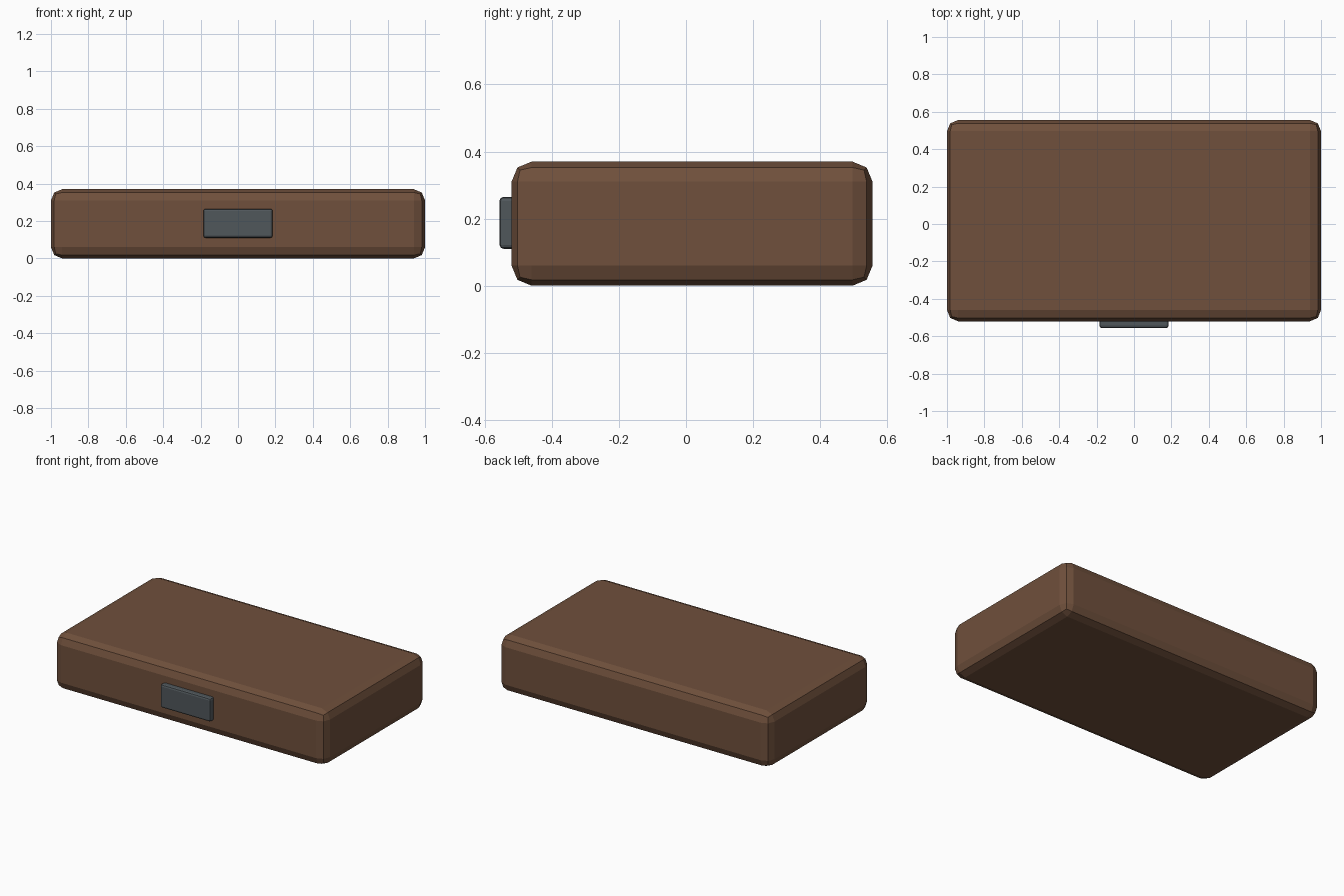
import bpy

if "Cube" in bpy.data.objects:
    bpy.data.objects.remove(bpy.data.objects["Cube"])


def material(name, rgb):
    m = bpy.data.materials.new(name)
    m.diffuse_color = (*rgb, 1.0)
    m.use_nodes = True
    m.node_tree.nodes["Principled BSDF"].inputs["Base Color"].default_value = m.diffuse_color
    return m


def bevelled_box(name, low, high, width, mat):
    centre = [(a + b) / 2 for a, b in zip(low, high)]
    bpy.ops.mesh.primitive_cube_add(size=1, location=centre)
    ob = bpy.context.object
    ob.name = name
    ob.scale = [b - a for a, b in zip(low, high)]
    bpy.ops.object.transform_apply(location=False, rotation=False, scale=True)
    bevel = ob.modifiers.new("edge_bevel", 'BEVEL')
    bevel.width = width
    bevel.segments = 2
    bevel.limit_method = 'NONE'
    ob.data.materials.append(mat)
    return ob


brown = material("brown_leather", (0.16, 0.08, 0.045))
steel = material("dark_metal", (0.08, 0.095, 0.105))

# Closed case with two-step chamfered edges
bevelled_box("case_body", (-1.0, -0.52, 0.0), (1.0, 0.556, 0.37), 0.06, brown)

# Clasp plate standing proud of the front face
bevelled_box("front_clasp", (-0.185, -0.556, 0.11), (0.185, -0.48, 0.265), 0.012, steel)
